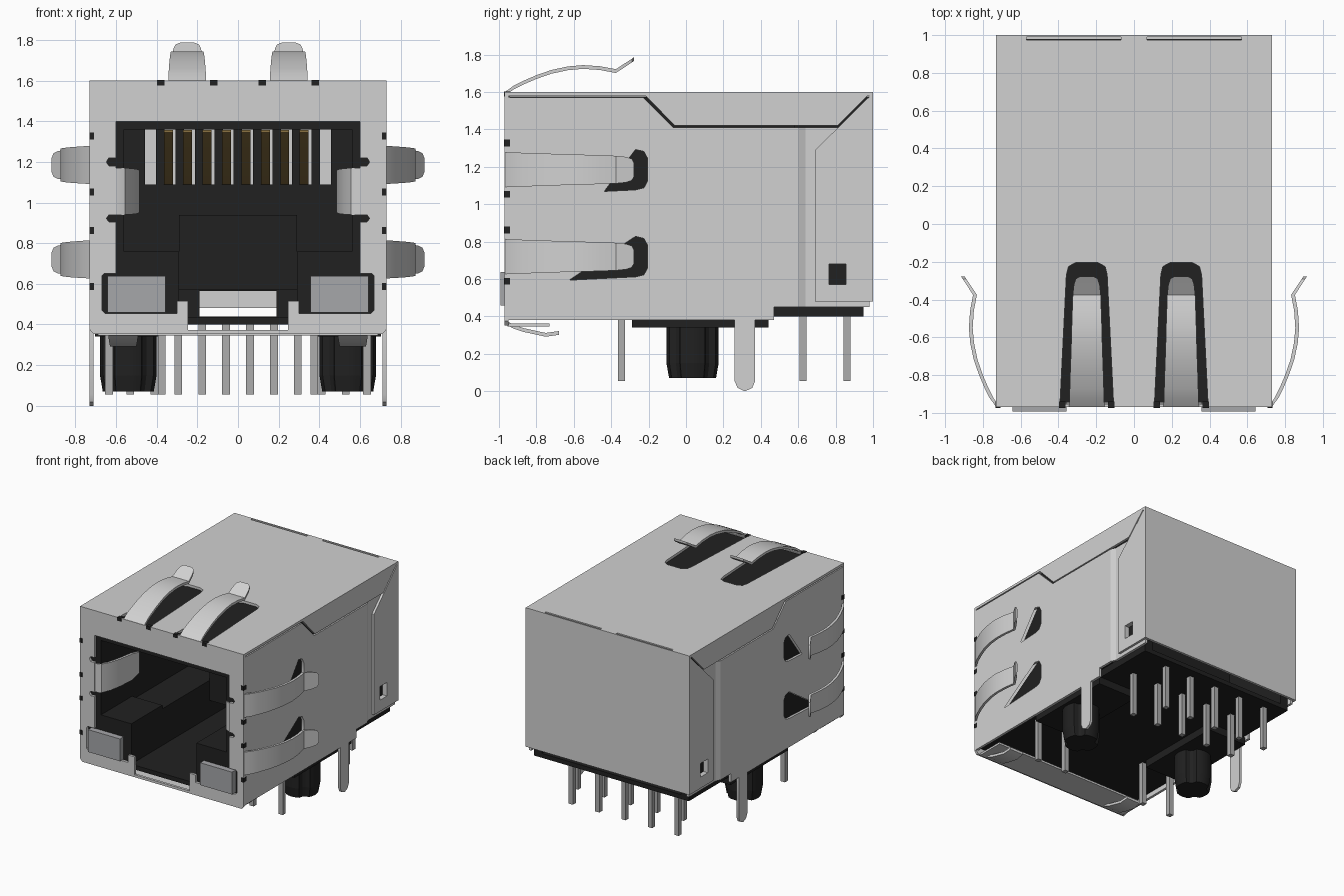
import bpy, bmesh, math

if "Cube" in bpy.data.objects:
    bpy.data.objects.remove(bpy.data.objects["Cube"])


def material(name, rgb):
    m = bpy.data.materials.new(name)
    m.diffuse_color = (*rgb, 1)
    m.use_nodes = True
    m.node_tree.nodes["Principled BSDF"].inputs["Base Color"].default_value = m.diffuse_color
    return m


METAL = material("shield metal", (0.64, 0.64, 0.64))
BLACK = material("black plastic", (0.015, 0.015, 0.015))
PIN = material("pin tin", (0.42, 0.42, 0.42))
LENS = material("grey lens", (0.38, 0.385, 0.40))
GOLD = material("contact gold", (0.26, 0.17, 0.055))


def finish(name, mesh, mat):
    bm = bmesh.new()
    bm.from_mesh(mesh)
    bmesh.ops.remove_doubles(bm, verts=bm.verts, dist=1e-5)
    bmesh.ops.recalc_face_normals(bm, faces=bm.faces)
    bm.to_mesh(mesh)
    bm.free()
    mesh.materials.clear()
    mesh.materials.append(mat)
    ob = bpy.data.objects.new(name, mesh)
    bpy.context.collection.objects.link(ob)
    return ob


def plate(name, loops, axis, lo, hi, mat):
    """Extrude a 2D outline (first loop) with holes (other loops) along an axis."""
    cu = bpy.data.curves.new(name, 'CURVE')
    cu.dimensions = '2D'
    cu.fill_mode = 'BOTH'
    cu.extrude = abs(hi - lo) / 2
    for pts in loops:
        sp = cu.splines.new('POLY')
        sp.points.add(len(pts) - 1)
        for p, (u, v) in zip(sp.points, pts):
            p.co = (u, v, 0, 1)
        sp.use_cyclic_u = True
    tmp = bpy.data.objects.new("tmp", cu)
    bpy.context.collection.objects.link(tmp)
    dg = bpy.context.evaluated_depsgraph_get()
    mesh = bpy.data.meshes.new_from_object(tmp.evaluated_get(dg))
    bpy.data.objects.remove(tmp)
    mid = (lo + hi) / 2
    for v in mesh.vertices:
        a, b, w = v.co.x, v.co.y, v.co.z + mid
        v.co = {'x': (w, a, b), 'y': (a, w, b), 'z': (a, b, w)}[axis]
    return finish(name, mesh, mat)


def rect(u0, u1, v0, v1):
    return [(u0, v0), (u1, v0), (u1, v1), (u0, v1)]


def box(name, x0, x1, y0, y1, z0, z1, mat):
    return plate(name, [rect(x0, x1, y0, y1)], 'z', z0, z1, mat)


def mirrored(pts):
    return pts + [(-u, v) for u, v in reversed(pts)]


def ribbon(name, profile, place, mat, t=0.02):
    """Bent strip: profile rows are (along, height, half width)."""
    verts, faces = [], []
    for a, h, w in profile:
        verts += [place(a, h, -w), place(a, h, w), place(a, h + t, w), place(a, h + t, -w)]
    n = len(profile)
    for i in range(n - 1):
        for k in range(4):
            j = (k + 1) % 4
            faces.append((4 * i + k, 4 * i + j, 4 * i + 4 + j, 4 * i + 4 + k))
    faces += [(0, 1, 2, 3), tuple(range(4 * n - 4, 4 * n))]
    mesh = bpy.data.meshes.new(name)
    mesh.from_pydata(verts, [], faces)
    return finish(name, mesh, mat)


def slot(c, flip=False):
    """Tapered, round-cornered finger slot around centre c."""
    pts = [(-0.955, 0.142), (-0.27, 0.108), (-0.225, 0.097), (-0.205, 0.06)]
    loop = [(a, c + w) for a, w in pts] + [(a, c - w) for a, w in reversed(pts)]
    return [(v, u) for u, v in loop] if flip else loop


FINGER = [(-0.968, 0, .093), (-0.92, .035, .092), (-0.87, .06, .09), (-0.80, .09, .088),
          (-0.72, .118, .085), (-0.63, .137, .082), (-0.55, .144, .08), (-0.46, .138, .077),
          (-0.375, .122, .074), (-0.32, .158, .068), (-0.29, .178, .058), (-0.277, .187, .035)]

# Shield: top, back and front panels
gaps = [rect(s * 0.32 - 0.25, s * 0.32 + 0.25, 0.974, 0.99) for s in (-1, 1)]
plate("shield_top", [rect(-0.73, 0.73, -0.97, 1.0), slot(-0.25, True), slot(0.25, True)] + gaps,
      'z', 1.58, 1.6, METAL)
box("shield_back", -0.73, 0.73, 0.98, 1.0, 0.48, 1.58, METAL)
opening = [(0.245, 0.372), (0.245, 0.515), (0.30, 0.515), (0.30, 0.455), (0.655, 0.455),
           (0.67, 0.47), (0.67, 0.64), (0.66, 0.65), (0.60, 0.65), (0.60, 0.905), (0.635, 0.905),
           (0.648, 0.922), (0.635, 0.94), (0.60, 0.94), (0.60, 1.18), (0.635, 1.18),
           (0.648, 1.20), (0.635, 1.22), (0.60, 1.22), (0.60, 1.40)]
plate("shield_front", [mirrored([(0.71, 0.352), (0.73, 0.375), (0.73, 1.58)]), mirrored(opening)],
      'y', -0.97, -0.95, METAL)
box("shield_bottom_lip", -0.69, 0.69, -0.955, -0.73, 0.346, 0.362, METAL)

# Shield sides with mounting leg, overlapping flaps and spring fingers
side = [(-0.95, 0.38), (0.26, 0.38), (0.26, 0.055), (0.276, 0.018), (0.315, 0), (0.354, 0.018),
        (0.37, 0.055), (0.37, 0.38), (0.47, 0.38), (0.47, 0.45), (0.60, 0.45), (0.60, 1.41),
        (-0.068, 1.41), (-0.23, 1.571), (-0.95, 1.571)]
top_flap = [(-0.215, 1.58), (-0.06, 1.42), (0.81, 1.42), (0.97, 1.58)]
rear_flap = [(0.69, 0.48), (0.69, 1.29), (0.815, 1.412), (0.98, 1.575), (0.98, 0.48)]
window = rect(0.765, 0.855, 0.57, 0.68)
for s in (-1, 1):
    plate("shield_side", [side, slot(1.185), slot(0.72)], 'x', s * 0.71, s * 0.73, METAL)
    plate("side_top_flap", [top_flap], 'x', s * 0.71, s * 0.73, METAL)
    plate("side_rear_flap", [rear_flap, window], 'x', s * 0.712, s * 0.73, METAL)
    plate("side_recess", [rect(0.64, 0.98, 0.45, 1.41), window], 'x', s * 0.692, s * 0.712, METAL)
    plate("side_jog", [[(s * 0.73, 0.6), (s * 0.712, 0.64), (s * 0.692, 0.64), (s * 0.71, 0.6)]],
          'z', 0.45, 1.41, METAL)
    for c in (1.185, 0.72):
        ribbon("side_finger", FINGER, lambda a, h, w: (s * (0.71 + h), a, c + w), METAL)
        for d in (-0.145, 0.13):
            box("slot_relief", s * 0.72 - 0.012, s * 0.72 + 0.012, -0.974, -0.94,
                c + d - 0.005, c + d + 0.03, BLACK)
    ribbon("top_finger", FINGER, lambda a, h, w: (s * 0.25 + w, a, 1.58 + h), METAL)
    for d in (-0.13, 0.13):
        box("slot_relief", s * 0.25 + d - 0.018, s * 0.25 + d + 0.018, -0.974, -0.94,
            1.575, 1.602, BLACK)
    # Curled grounding finger under the front edge
    low = [(-0.968, 0, .075), (-0.92, .025, .072), (-0.87, .042, .07), (-0.75, .068, .065),
           (-0.68, .058, .06)]
    ribbon("bottom_finger", low, lambda a, h, w: (s * 0.565 + w, a, 0.38 - h), METAL)
    # Inward grounding tab inside the mouth
    tab = [(-0.965, 0, .115), (-0.945, .05, .115), (-0.88, .082, .113), (-0.78, .105, .11),
           (-0.65, .12, .105), (-0.56, .118, .085)]
    ribbon("mouth_tab", tab, lambda a, h, w: (s * (0.625 - h), a, 1.055 + w), METAL)

# Black housing: mouth, slotted back wall, hollow rear
outer = rect(-0.69, 0.69, 0.40, 1.576)
cavity = mirrored([(0.29, 0.435), (0.29, 0.73), (0.56, 0.73), (0.56, 1.36)])
slots = [rect(x - 0.027, x + 0.027, 1.09, 1.36) for x in (-0.43 + 0.0955 * i for i in range(10))]
plate("housing_mouth", [outer, cavity], 'y', -0.945, 0.30, BLACK)
plate("housing_wall", [outer, rect(-0.19, 0.19, 0.44, 0.565)] + slots, 'y', 0.30, 0.36, BLACK)
plate("housing_rear", [outer, rect(-0.62, 0.62, 0.435, 1.5)], 'y', 0.36, 0.95, BLACK)
box("housing_top_strip", -0.69, 0.69, 0.95, 0.979, 1.50, 1.576, BLACK)
box("latch_block", -0.29, 0.29, 0.05, 0.30, 0.57, 0.94, BLACK)
for s in (-1, 1):
    box("housing_side_pad", s * 0.69, s * 0.709, -0.94, 0.58, 0.46, 1.57, BLACK)
    box("standoff", s * 0.36, s * 0.705, -0.29, 0.44, 0.34, 0.40, BLACK)

    # Indicator lens and its seat
    box("indicator_lens", s * 0.358, s * 0.642, -0.993, -0.90, 0.458, 0.638, LENS)
    box("lens_seat", s * 0.29, s * 0.56, -0.945, -0.55, 0.45, 0.76, BLACK)

    # Locating peg: fluted shaft and tapered tip
    ring = []
    for i in range(32):
        t = 2 * math.pi * (i + 0.5) / 32
        r = 0.115 if i % 8 in (3, 4) else 0.14
        ring.append((s * 0.54 + r * math.cos(t), 0.035 + r * math.sin(t)))
    peg = plate("locating_peg", [ring], 'z', 0.15, 0.35, BLACK)
    tip = plate("peg_tip", [ring], 'z', 0.07, 0.15, BLACK)
    for v in tip.data.vertices:
        if v.co.z < 0.1:
            v.co.x = s * 0.54 + (v.co.x - s * 0.54) * 0.9
            v.co.y = 0.035 + (v.co.y - 0.035) * 0.9

# Spring contacts sloping down to the back of the mouth
for i in range(8):
    x = -0.343 + 0.0955 * i
    ribbon("contact", [(-0.45, 1.345, .022), (0.2, 1.10, .022), (0.29, 1.09, .022)],
           lambda a, h, w: (x + w, a, h), GOLD, 0.012)

# Solder pins: two staggered rear rows and four front pins
pins = [(-0.53 + 0.1178 * i, 0.625 if i % 2 else 0.86) for i in range(10)]
pins += [(x, -0.345) for x in (-0.635, -0.375, 0.375, 0.635)]
for x, y in pins:
    box("solder_pin", x - 0.019, x + 0.019, y - 0.019, y + 0.019, 0.055, 0.42, PIN)

# Smooth bends, keep corners sharp
bpy.ops.object.select_all(action='SELECT')
bpy.context.view_layer.objects.active = bpy.data.objects["shield_top"]
bpy.ops.object.shade_smooth_by_angle(angle=math.radians(30))
